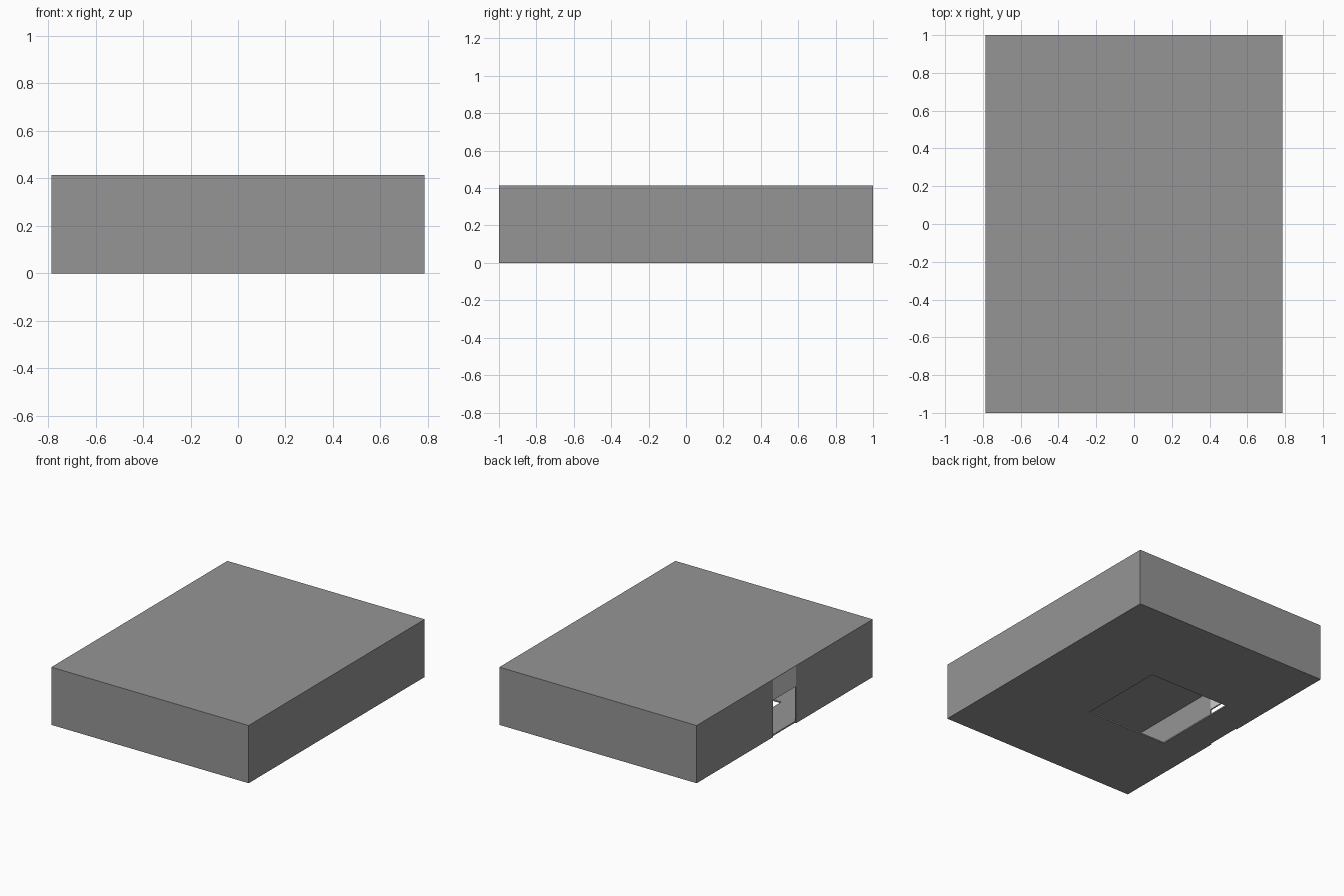
import bpy

if "Cube" in bpy.data.objects:
    bpy.data.objects.remove(bpy.data.objects["Cube"])

W, D, H, T = 0.785, 1.0, 0.415, 0.01   # half width, half depth, height, wall thickness


def box(name, lo, hi):
    size = [b - a for a, b in zip(lo, hi)]
    mid = [(a + b) / 2 for a, b in zip(lo, hi)]
    bpy.ops.mesh.primitive_cube_add(size=1, location=mid)
    ob = bpy.context.object
    ob.name = name
    ob.scale = size
    bpy.ops.object.transform_apply(location=True, rotation=False, scale=True)
    return ob


def cut(target, lo, hi):
    cutter = box("cutter", lo, hi)
    cutter.hide_render = True
    mod = target.modifiers.new("cut", 'BOOLEAN')
    mod.operation = 'DIFFERENCE'
    mod.solver = 'EXACT'
    mod.object = cutter
    bpy.context.view_layer.objects.active = target
    bpy.ops.object.modifier_apply(modifier=mod.name)
    bpy.data.objects.remove(cutter)


def grey(ob, name, v):
    mat = bpy.data.materials.new(name)
    mat.diffuse_color = (v, v, v, 1)
    mat.use_nodes = True
    mat.node_tree.nodes["Principled BSDF"].inputs["Base Color"].default_value = mat.diffuse_color
    ob.data.materials.clear()
    ob.data.materials.append(mat)


# Thin-walled hollow case
case = box("case", (-W, -D, 0), (W, D, H))
cut(case, (-W + T, -D + T, T), (W - T, D - T, H - T))
# Square opening in the floor
cut(case, (-0.53, -0.325, -0.1), (0.115, 0.325, 0.1))
# Slot in the left wall, open at the bottom
cut(case, (-W - 0.1, -0.131, -0.1), (-W + T, 0.131, H - 0.003))
grey(case, "dark_grey", 0.3)

# Lighter panel closing the upper part of the slot
panel = box("slot_panel", (-W, -0.131, 0.265), (-W + T, 0.131, H - 0.003))
grey(panel, "light_grey", 0.65)
